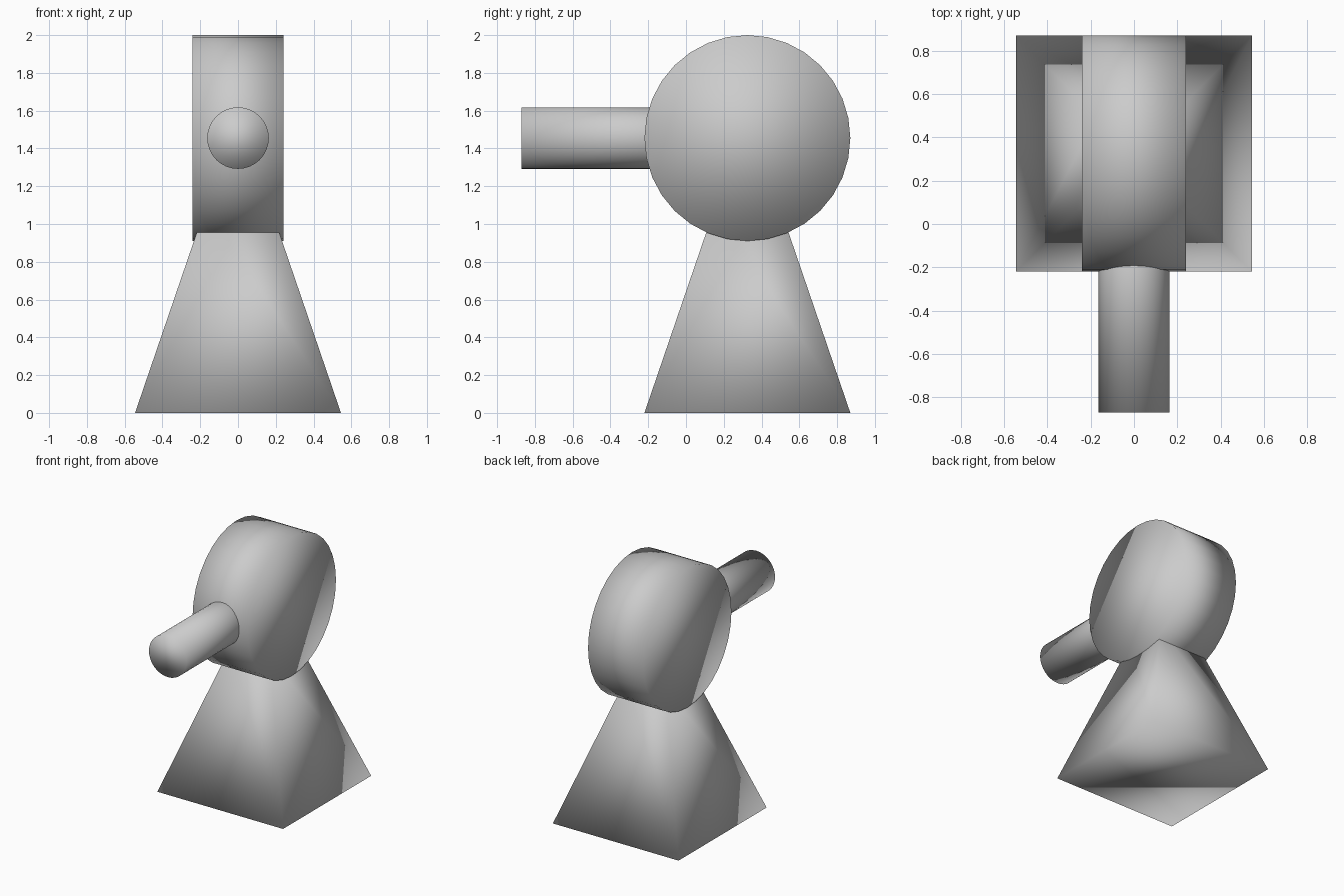
import bpy
import bmesh
from math import radians

if "Cube" in bpy.data.objects:
    bpy.data.objects.remove(bpy.data.objects["Cube"])

HALF = 0.545          # half width of the foot, also the drum radius
CY, CZ = 0.325, 1.455  # drum centre


def smooth(obj, name):
    obj.name = name
    obj.data.name = name
    for p in obj.data.polygons:
        p.use_smooth = True
    return obj


def cylinder(name, radius, depth, loc, rot):
    bpy.ops.mesh.primitive_cylinder_add(vertices=32, radius=radius, depth=depth,
                                        location=loc, rotation=rot)
    return smooth(bpy.context.object, name)


# Tapered square foot: a cube with its top face scaled in
height, taper = 2 * HALF, 0.315
bpy.ops.mesh.primitive_cube_add(size=2 * HALF, location=(0, CY, height / 2))
foot = bpy.context.object
bm = bmesh.new()
bm.from_mesh(foot.data)
for v in bm.verts:
    if v.co.z > 0:
        v.co.x *= taper
        v.co.y *= taper
bm.to_mesh(foot.data)
bm.free()
smooth(foot, "tapered_foot")

# Round drum lying across the foot
cylinder("drum", HALF, 0.48, (0, CY, CZ), (0, radians(90), 0))

# Barrel pointing to the front, its rear end buried in the drum
front, rear = -0.87, CY
cylinder("barrel", 0.163, rear - front, (0, (front + rear) / 2, CZ), (radians(90), 0, 0))
